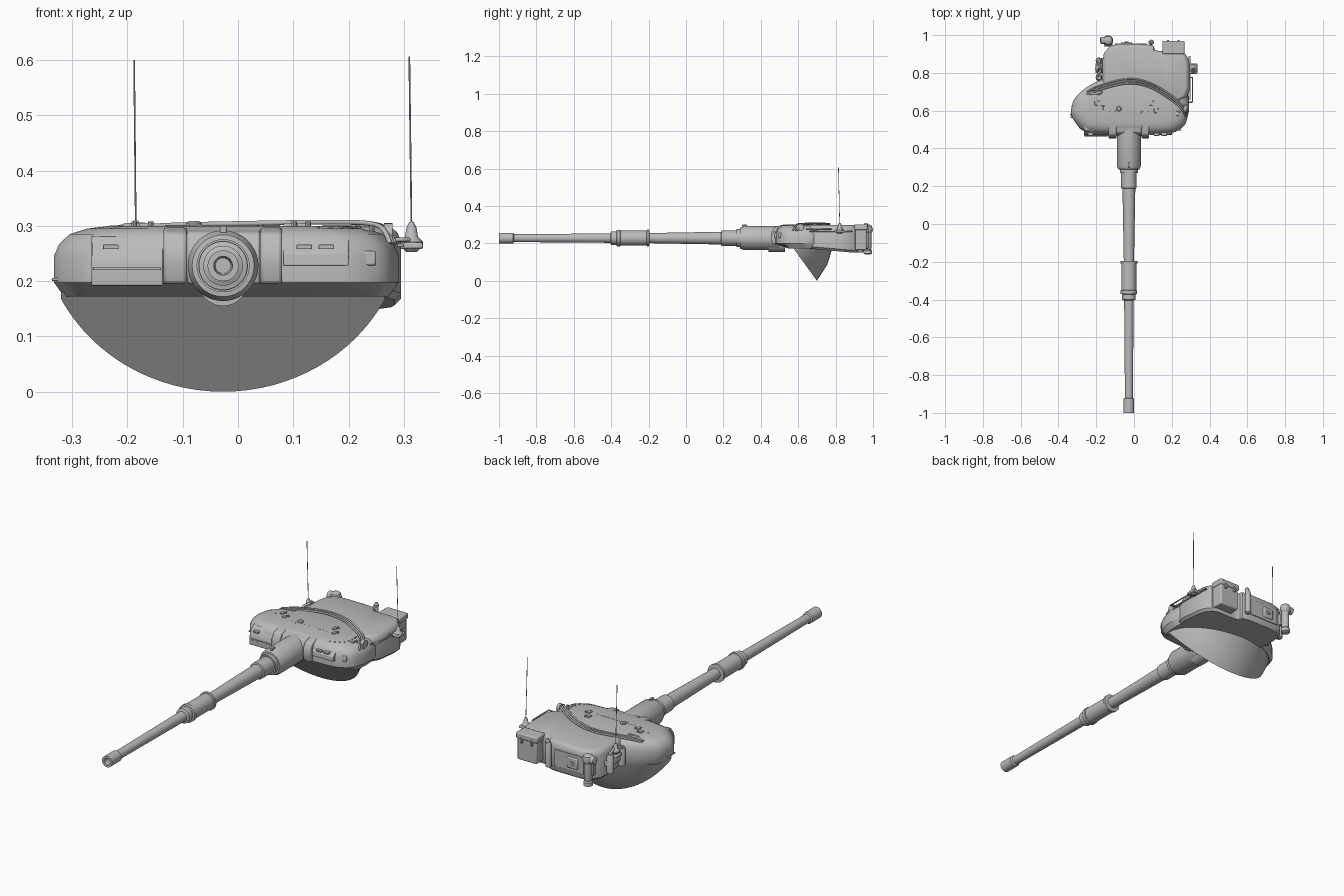
import bpy, bmesh, math
from mathutils import Vector, Matrix

if "Cube" in bpy.data.objects:
    bpy.data.objects.remove(bpy.data.objects["Cube"])

grey = bpy.data.materials.new("plain_grey")
grey.diffuse_color = (0.5, 0.5, 0.5, 1)
grey.use_nodes = True
grey.node_tree.nodes["Principled BSDF"].inputs["Base Color"].default_value = grey.diffuse_color


def finish(name, bm):
    bmesh.ops.recalc_face_normals(bm, faces=bm.faces)
    me = bpy.data.meshes.new(name)
    bm.to_mesh(me)
    bm.free()
    me.materials.append(grey)
    ob = bpy.data.objects.new(name, me)
    bpy.context.collection.objects.link(ob)
    return ob


def bevel(ob, w, seg=2):
    m = ob.modifiers.new("bevel", "BEVEL")
    m.width, m.segments, m.limit_method = w, seg, "ANGLE"
    return ob


def skin(name, rings, closed=True, caps=True):
    """Join successive rings of points with faces."""
    bm = bmesh.new()
    vs = [[bm.verts.new(p) for p in r] for r in rings]
    n = len(vs[0])
    for a, b in zip(vs, vs[1:]):
        for i in range(n if closed else n - 1):
            j = (i + 1) % n
            bm.faces.new((a[i], a[j], b[j], b[i]))
    if caps:
        bm.faces.new(vs[0])
        bm.faces.new(vs[-1])
    return finish(name, bm)


def lathe(name, prof, at, axis="Z", seg=32):
    """Spin (radius, height) pairs round an axis through a point."""
    rot = {"Z": Matrix(), "Y": Matrix.Rotation(-math.pi / 2, 4, "X"),
           "X": Matrix.Rotation(math.pi / 2, 4, "Y")}[axis]
    return skin(name, [[Vector(at) + rot @ Vector((r * math.cos(2 * math.pi * i / seg),
                        r * math.sin(2 * math.pi * i / seg), h)) for i in range(seg)]
                       for r, h in prof])


def box(name, x, y, z, w=0.004):
    bm = bmesh.new()
    bmesh.ops.create_cube(bm, size=1)
    for v in bm.verts:
        v.co = Vector([(a + b) / 2 + c * (b - a) for (a, b), c in zip((x, y, z), v.co)])
    ob = finish(name, bm)
    return bevel(ob, w) if w else ob


def prism(name, yz, x0, x1, w=0.004):
    return bevel(skin(name, [[(x, y, z) for y, z in yz] for x in (x0, x1)]), w)


def tube(name, pts, r):
    cu = bpy.data.curves.new(name, "CURVE")
    cu.dimensions, cu.bevel_depth, cu.bevel_resolution, cu.use_fill_caps = "3D", r, 2, True
    sp = cu.splines.new("NURBS" if len(pts) > 4 else "POLY")
    sp.points.add(len(pts) - 1)
    for p, c in zip(sp.points, pts):
        p.co = (*c, 1)
    if len(pts) > 4:
        sp.use_endpoint_u, sp.order_u, sp.resolution_u = True, 3, 8
    cu.materials.append(grey)
    bpy.context.collection.objects.link(bpy.data.objects.new(name, cu))


def round_off(pts, times):
    """Cut the corners of a closed outline."""
    for _ in range(times):
        out = []
        for i, p in enumerate(pts):
            q = pts[(i + 1) % len(pts)]
            out += [tuple(a * .82 + b * .18 for a, b in zip(p, q)),
                    tuple(a * .18 + b * .82 for a, b in zip(p, q))]
        pts = out
    return pts


def layers(outline, centre, levels):
    return [[(x + (centre[0] - x) * f, y + (centre[1] - y) * f, z) for x, y in outline]
            for f, z in levels]


CX, AXZ = -0.027, 0.228

# Gun barrel with muzzle, fume sleeve and root collars
lathe("gun_barrel", [(.014, -.94), (.017, -1), (.028, -1), (.028, -.925), (.021, -.92),
      (.025, -.405), (.036, -.40), (.036, -.372), (.044, -.37), (.044, -.352), (.04, -.35),
      (.04, -.21), (.045, -.208), (.045, -.197), (.027, -.195), (.034, .188), (.041, .19),
      (.041, .288), (.056, .29), (.064, .31), (.064, .50)], (CX, 0, AXZ), "Y", 40)
lathe("gun_sleeve_ring", [(.048, .27), (.048, .30)], (CX, 0, AXZ), "Y", 40)
box("barrel_sight", (CX - .006, CX + .006), (.30, .325), (.285, .30), .002)
lathe("coaxial_socket", [(.045, .44), (.045, .53)], (CX, 0, .2), "Y")

# Rounded front shell
body = round_off([(-.265, .475), (.20, .475), (.272, .52), (.293, .60), (.288, .70), (.14, .76),
                  (-.02, .79), (-.16, .775), (-.26, .72), (-.322, .66), (-.338, .575)], 2)
rings = layers(body, (-.02, .66), [(.06, .172), (0, .198), (0, .245), (.03, .267),
                                   (.09, .285), (.19, .295), (.32, .30)])
rings[0] = [(x, max(y, .55), z) for x, y, z in rings[0]]
skin("turret_shell", rings)

# Rear stowage bustle with notched corner and sloping floor
bustle = round_off([(-.168, .63), (-.168, .952), (.105, .952), (.11, .914), (.295, .914),
                    (.295, .63)], 2)
rings = layers(bustle, (.06, .79), [(.05, .150), (0, .162), (0, .272), (.025, .287),
                                    (.07, .297), (.10, .299)])
skin("bustle", [[(x, y, z + max(0, .9 - y) * .09 if z < .2 else z) for x, y, z in r]
                for r in rings])

# Basket below: tilted flat front and curved rear skin
N, A, B = 40, .33, .31
rim = []
for i in range(N + 1):
    t = math.pi * i / N
    dx = .293 * math.cos(t)
    z = min(B * (1 - math.sqrt(1 - (dx / A) ** 2)), .18)
    rim.append((dx, z, math.sin(t)))
lower = [(CX + d, .70 - .72 * z, z) for d, z, s in rim]
upper = [(CX + d, .57 + .215 * s, .18) for d, z, s in rim]
mid = [((a[0] + b[0]) / 2, (a[1] + b[1]) / 2 + .012 * r[2], (a[2] + b[2]) / 2 - .006 * r[2])
       for a, b, r in zip(lower, upper, rim)]
chord = [(p[0], .57, .18) for p in lower]
skin("basket", [chord, lower, mid, upper], closed=False, caps=False)

# Mantlet and cheeks beside it
curve = [(.60, .19), (.475, .195), (.465, .23), (.468, .262), (.485, .288), (.52, .297), (.60, .302)]
prism("mantlet", curve, -.092, .04)
for x0, x1 in ((-.135, -.092), (.04, .08)):
    prism("mantlet_cheek", [(y - .012 if y < .55 else y, z) for y, z in curve], x0, x1, .006)

# Front armour plates
prism("left_front_plate", [(.55, .19), (.470, .192), (.468, .225), (.472, .25), (.495, .28), (.58, .29)],
      -.265, -.136, .002)
prism("left_plate_strip", [(.50, .220), (.464, .220), (.464, .226), (.50, .226)], -.262, -.14, .001)
prism("right_front_plate", [(.55, .228), (.470, .228), (.472, .25), (.495, .275), (.57, .285)],
      .082, .20, .002)
box("right_front_block", (.20, .25), (.495, .56), (.228, .255))
for x in (-.23, .12, .16):
    box("front_hinge", (x - .014, x + .014), (.467, .50), (.258, .266), .001)

# Sights, lifting eyes and studs on the roof
lathe("roof_cap", [(.014, .295), (.014, .305), (.009, .309)], (-.08, .61, 0), seg=20)
for x, y in ((-.24, .615), (-.17, .615), (.115, .60), (.205, .615), (-.2, .64), (.09, .64), (.23, .585)):
    z = .286 if abs(x - CX) > .2 else .293
    box("roof_clamp", (x - .008, x + .008), (y - .012, y + .012), (z - .01, z + .012), .002)
    lathe("roof_stud", [(.005, z - .01), (.005, z + .015)], (x + .012, y + .01, 0), seg=10)
for i in range(9):
    a = math.radians(-80 + 15 * i)
    lathe("roof_bolt", [(.003, .28), (.003, .3)], (.13 + .09 * math.cos(a), .60 + .08 * math.sin(a), 0), seg=8)

# Cables draped over the roof
for k in range(3):
    d = .012 * k
    tube("roof_cable", [(-.262, .685 - d, .272), (-.245, .71 - d, .292), (-.15, .745 - d, .301),
         (-.02, .775 - d, .304), (.09, .748 - d, .306), (.17, .70 - d, .307), (.24, .65 - d, .306),
         (.275 - d / 3, .61 - d, .295), (.283 - d / 3, .595 - d, .268)], .0045)
lathe("cable_coil", [(.012, -.008), (.02, -.008), (.02, .008), (.012, .008)], (.272, .61, .285), "X", 20)
tube("cable_tail", [(-.25, .70, .29), (-.20, .72, .302), (-.16, .70, .303), (-.2, .68, .30), (-.25, .69, .29)], .004)

# Antennas on sprung bases
for bx, tx, zb, top in ((-.185, -.188, .268, .60), (.314, .310, .265, .607)):
    lathe("antenna_base", [(.010, zb - .012), (.021, zb), (.021, zb + .006), (.012, zb + .015),
          (.009, zb + .032), (.004, zb + .042)], (bx, .822, 0), seg=20)
    tube("antenna_rod", [(bx, .822, zb + .03), (tx, .815, top)], .0016)
prism("right_antenna_bracket", [(.795, .258), (.85, .258), (.85, .27), (.795, .27)], .28, .335)
box("left_antenna_bracket", (-.205, -.155), (.80, .85), (.245, .26))

# Canisters on the left of the bustle
for y, z in ((.775, .23), (.865, .225)):
    lathe("side_canister", [(.010, -.05), (.017, -.045), (.017, .035), (.011, .045)], (-.186, y, z), seg=20)
box("side_canister_mount", (-.19, -.16), (.76, .88), (.21, .235))
tube("side_hose", [(-.18, .865, .27), (-.19, .85, .285), (-.17, .81, .29), (-.2, .79, .28), (-.188, .775, .265)], .006)

# Vertical flask at the rear left corner
lathe("rear_flask", [(.012, .14), (.022, .145), (.022, .162), (.017, .168), (.019, .175), (.019, .255),
      (.024, .262), (.027, .275), (.022, .292), (.01, .30)], (-.137, .972, 0), seg=24)
lathe("rear_flask_cap", [(.010, -.035), (.019, -.03), (.019, .005), (.012, .012)], (-.145, .972, .275), "X", 20)
box("rear_flask_mount", (-.16, -.115), (.94, .965), (.19, .25))

# Rear boxes, hatch panel and vertical tube
box("rear_bin", (.155, .262), (.89, .965), (.165, .292), .006)
box("rear_bin_lid", (.15, .267), (.90, .97), (.272, .302), .006)
for x in (.18, .235):
    box("rear_bin_latch", (x - .006, x + .006), (.96, .975), (.255, .28), .002)
lathe("rear_tube", [(.008, .17), (.014, .175), (.014, .285), (.008, .298)], (.09, .962, 0), seg=20)
lathe("rear_tube_knob", [(.009, .285), (.012, .30), (.006, .31)], (.095, .962, 0), seg=16)
box("rear_panel", (-.10, .065), (.945, .956), (.18, .265), .002)
box("rear_hatch", (-.07, -.01), (.95, .962), (.195, .25), .006)
box("rear_hatch_handle", (-.05, -.03), (.955, .967), (.215, .23), .002)

# Side handrails
tube("right_handrail", [(.285, .645, .275), (.31, .645, .275), (.31, .775, .275), (.285, .775, .275)], .004)
tube("left_handrail", [(-.31, .63, .203), (-.328, .625, .203), (-.335, .565, .203), (-.31, .56, .203)], .003)
box("right_side_strip", (.288, .30), (.66, .89), (.262, .268), .001)

# Smooth the curved surfaces and keep edges sharp
bpy.ops.object.select_all(action="DESELECT")
for ob in bpy.context.scene.objects:
    if ob.type == "MESH":
        ob.select_set(True)
        bpy.context.view_layer.objects.active = ob
bpy.ops.object.shade_smooth_by_angle(angle=math.radians(35))
